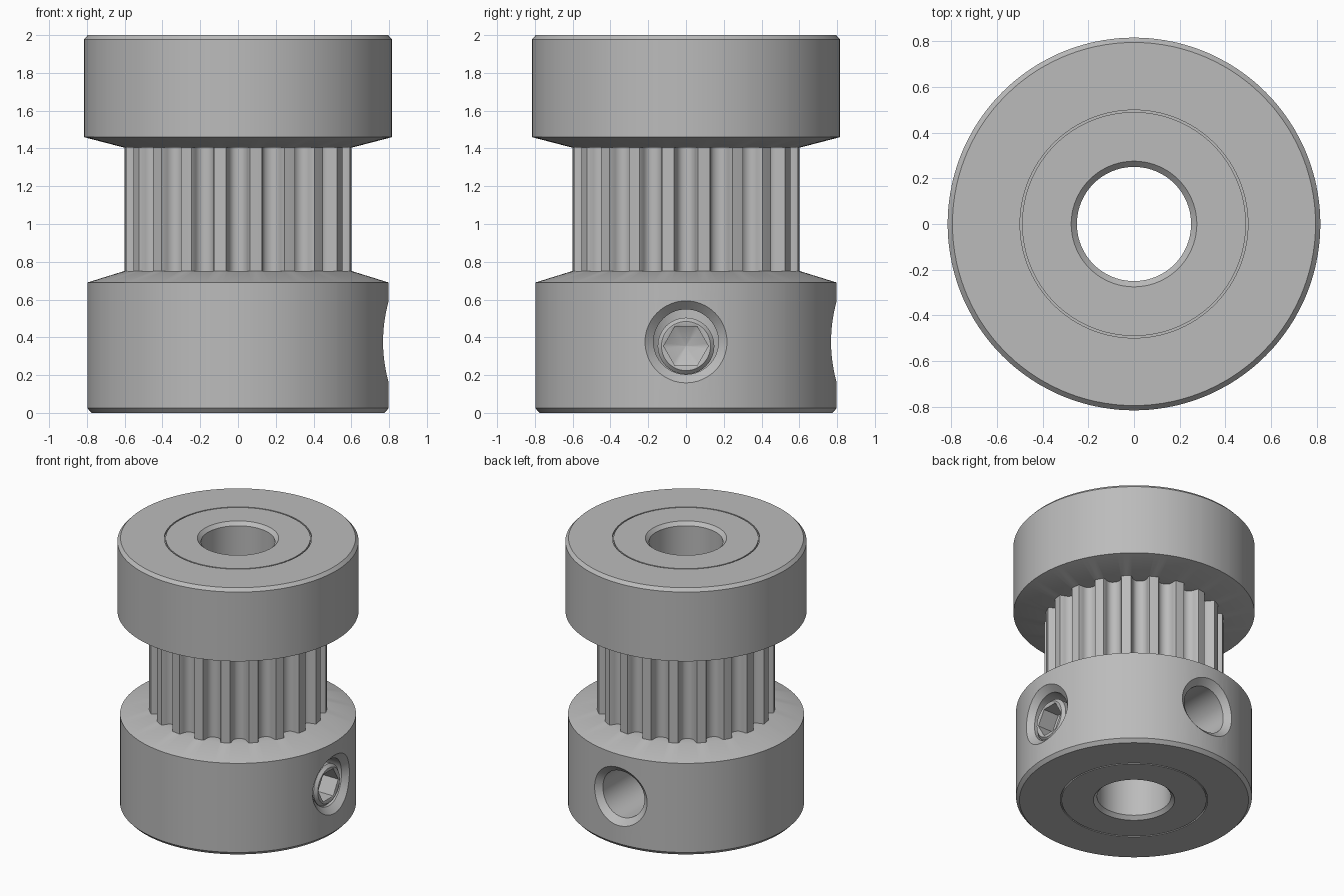
import bpy, bmesh, math

if "Cube" in bpy.data.objects:
    bpy.data.objects.remove(bpy.data.objects["Cube"])

metal = bpy.data.materials.new("grey metal")
metal.diffuse_color = (0.5, 0.5, 0.5, 1)
metal.use_nodes = True
metal.node_tree.nodes["Principled BSDF"].inputs["Base Color"].default_value = metal.diffuse_color


def make_object(name, bm):
    bmesh.ops.remove_doubles(bm, verts=bm.verts, dist=1e-5)
    bmesh.ops.recalc_face_normals(bm, faces=bm.faces)
    mesh = bpy.data.meshes.new(name)
    bm.to_mesh(mesh)
    bm.free()
    mesh.materials.append(metal)
    obj = bpy.data.objects.new(name, mesh)
    bpy.context.collection.objects.link(obj)
    return obj


def loft(name, rings, closed=False):
    """Join equal-length rings of points; closed wraps last to first, else caps ends."""
    bm = bmesh.new()
    rows = [[bm.verts.new(p) for p in ring] for ring in rings]
    n = len(rows[0])
    pairs = list(zip(rows, rows[1:]))
    if closed:
        pairs.append((rows[-1], rows[0]))
    else:
        bm.faces.new(rows[0])
        bm.faces.new(rows[-1])
    for a, b in pairs:
        for i in range(n):
            j = (i + 1) % n
            bm.faces.new((a[i], a[j], b[j], b[i]))
    return make_object(name, bm)


def smooth(obj):
    bpy.ops.object.select_all(action='DESELECT')
    obj.select_set(True)
    bpy.context.view_layer.objects.active = obj
    bpy.ops.object.shade_smooth_by_angle(angle=math.radians(30))


# Belt groove: angle from groove centre (degrees) and radius, repeated 20 times
R_TOOTH = 0.605
half = [(2.3, .533), (4.2, .548), (5.0, .57), (5.3, .59), (6.0, R_TOOTH)]
groove = [(-a, r) for a, r in reversed(half)] + [(0, .53)] + half + [(9, R_TOOTH)]
outline = [(math.radians(18 * k + a), r) for k in range(20) for a, r in groove]


def body_ring(z, r=None):
    return [((r or t) * math.cos(a), (r or t) * math.sin(a), z) for a, t in outline]


# Pulley body: bore, hub, toothed drum and flange in one turned profile
lower = [(.25, .025), (.275, 0), (.49, 0), (.49, .015), (.499, .015), (.499, 0),
         (.775, 0), (.798, .025), (.798, .69), (R_TOOTH, .75)]
upper = [(R_TOOTH, 1.405), (.816, 1.46), (.816, 1.977), (.795, 2), (.499, 2),
         (.499, 1.985), (.49, 1.985), (.49, 2), (.275, 2), (.25, 1.975)]
body = loft("pulley_body",
            [body_ring(z, r) for r, z in lower]
            + [body_ring(.75), body_ring(1.405)]
            + [body_ring(z, r) for r, z in upper], closed=True)

# Two countersunk set screw holes, on the right and the back
HOLE_Z = 0.376


def hole_ring(r, depth=None, x=None):
    pts = []
    for i in range(64):
        a = math.tau * i / 64
        y = r * math.cos(a)
        px = x if x is not None else math.sqrt(.798 ** 2 - y * y) - depth
        pts.append((px, y, HOLE_Z + r * math.sin(a)))
    return pts


for name, turn in (("right_hole_cutter", 0), ("back_hole_cutter", math.pi / 2)):
    cutter = loft(name, [hole_ring(.217, x=.95), hole_ring(.217, depth=0),
                         hole_ring(.172, depth=.045), hole_ring(.172, x=.1)])
    cutter.rotation_euler.z = turn
    bpy.context.view_layer.update()
    mod = body.modifiers.new(name, 'BOOLEAN')
    mod.object = cutter
    mod.operation = 'DIFFERENCE'
    mod.solver = 'EXACT'
    bpy.context.view_layer.objects.active = body
    bpy.ops.object.modifier_apply(modifier=name)
    bpy.data.objects.remove(cutter)
smooth(body)

# Set screw with hexagonal socket and conical socket floor
SCREW_Z = 0.354


def screw_ring(x, r, hexagon=False):
    pts = []
    for i in range(48):
        a = math.tau * i / 48
        k = 1
        if hexagon:
            k = math.cos(math.pi / 6) / math.cos(a % (math.pi / 3) - math.pi / 6)
        pts.append((x, r * k * math.cos(a), SCREW_Z + r * k * math.sin(a)))
    return pts


screw = loft("set_screw", [
    screw_ring(.30, .10), screw_ring(.35, .15), screw_ring(.73, .15),
    screw_ring(.75, .13), screw_ring(.75, .121), screw_ring(.745, .118, True),
    screw_ring(.62, .118, True), screw_ring(.57, .004)])
smooth(screw)
